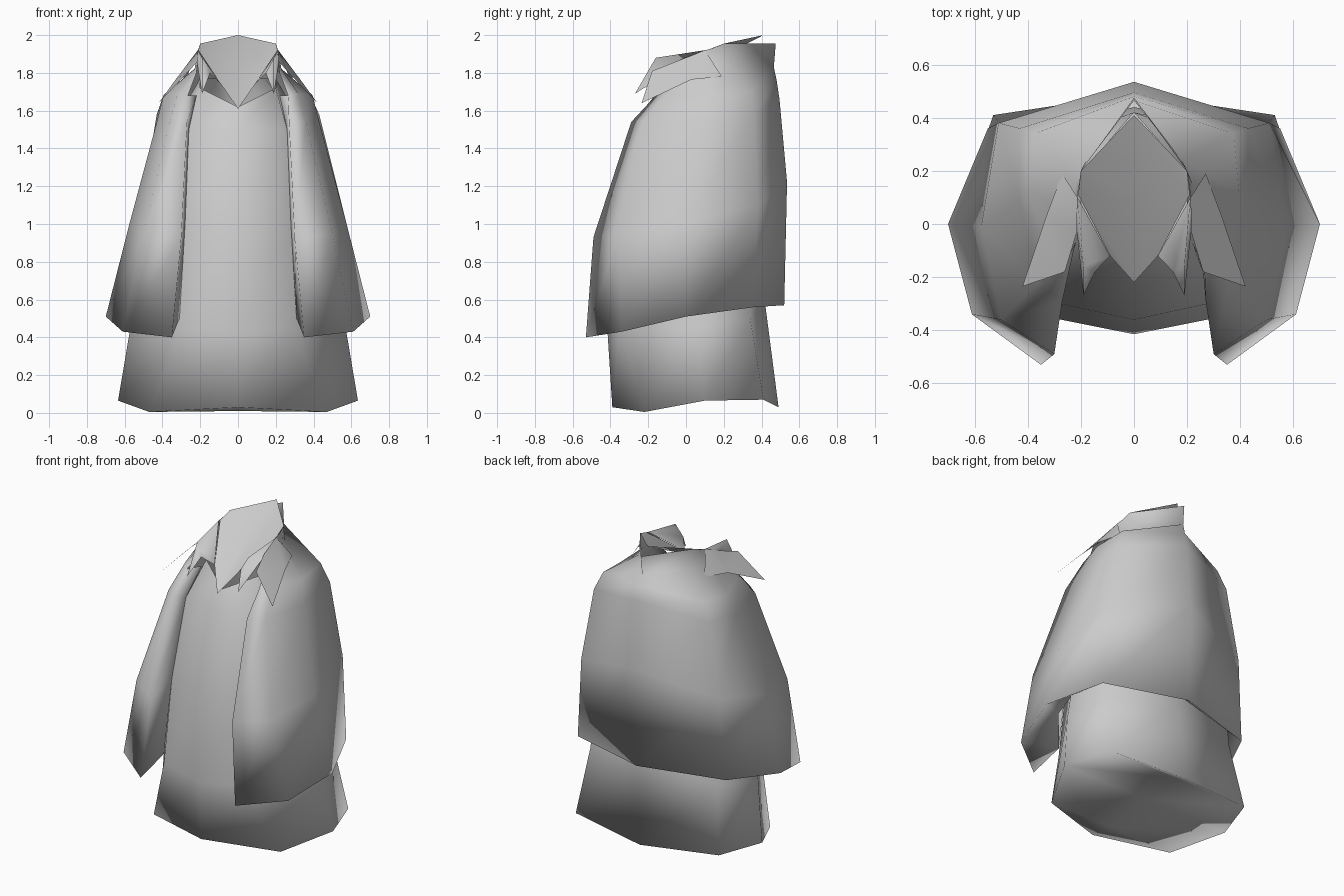
import bpy, bmesh, math

cloth = bpy.data.materials.new("grey cloth")
cloth.diffuse_color = (0.6, 0.6, 0.6, 1)


def finish(name, bm, angle=180):
    bmesh.ops.remove_doubles(bm, verts=bm.verts[:], dist=0.0005)
    mesh = bpy.data.meshes.new(name)
    bm.to_mesh(mesh)
    bm.free()
    ob = bpy.data.objects.new(name, mesh)
    bpy.context.collection.objects.link(ob)
    mesh.materials.append(cloth)
    bpy.ops.object.select_all(action='DESELECT')
    ob.select_set(True)
    bpy.context.view_layer.objects.active = ob
    bpy.ops.object.shade_smooth_by_angle(angle=math.radians(angle))
    return ob


def mirrored_face(bm, pts):
    """One face on the right, and its mirror on the left."""
    bm.faces.new([bm.verts.new(p) for p in pts])
    bm.faces.new([bm.verts.new((-x, y, z)) for x, y, z in reversed(pts)])


def drape(bm, rows):
    """Skin rows of half-section points, running front to back, bottom to top."""
    for lo, hi in zip(rows, rows[1:]):
        for i in range(len(lo) - 1):
            mirrored_face(bm, [lo[i], lo[i + 1], hi[i + 1], hi[i]])


# Inner robe
robe_rows = [
    [(0, -.39, .03), (.47, -.22, .005), (.635, .1, .065), (.53, .41, .07), (0, .49, .03)],
    [(0, -.415, .42), (.3, -.355, .45), (.57, .05, .45), (.47, .34, .5), (0, .42, .57)],
    [(0, -.36, 1.0), (.28, -.30, 1.0), (.48, .05, 1.0), (.42, .33, 1.0), (0, .44, 1.0)],
    [(0, -.23, 1.5), (.26, -.18, 1.5), (.36, .06, 1.5), (.34, .3, 1.5), (0, .42, 1.5)],
    [(0, -.165, 1.62), (.2, -.05, 1.72), (.2, .12, 1.77), (.14, .26, 1.77), (0, .42, 1.77)],
]
bm = bmesh.new()
drape(bm, robe_rows)
# Closed underside
hem = robe_rows[0]
centre = [(0, -.39, .03), (0, -.22, .01), (0, .1, .065), (0, .41, .07), (0, .49, .03)]
mirrored_face(bm, [hem[0], centre[1], hem[1]])
for i in (1, 2):
    mirrored_face(bm, [hem[i], centre[i], centre[i + 1], hem[i + 1]])
mirrored_face(bm, [hem[3], centre[3], hem[4]])
finish("robe", bm)

# Outer cape, open down the front, running up into the standing collar
cape_rows = [
    [(.35, -.53, .40), (.61, -.34, .43), (.70, 0, .51), (.55, .36, .56), (0, .52, .57)],
    [(.30, -.49, .93), (.50, -.36, .95), (.575, -.01, 1.0), (.51, .38, 1.1), (0, .535, 1.22)],
    [(.27, -.29, 1.54), (.36, -.22, 1.54), (.43, .08, 1.54), (.43, .36, 1.58), (0, .495, 1.66)],
    [(.265, -.16, 1.68), (.32, -.1, 1.69), (.395, .12, 1.68), (.375, .34, 1.70), (0, .48, 1.76)],
    [(.22, 0, 1.80), (.23, .06, 1.82), (.22, .15, 1.83), (.18, .24, 1.83), (0, .465, 1.83)],
    [(.21, .06, 1.90), (.213, .1, 1.92), (.208, .14, 1.93), (.2, .2, 1.955), (0, .475, 1.955)],
]
bm = bmesh.new()
drape(bm, cape_rows)
# Shelf under the hem, reaching in to the robe
shelf = [(.31, -.34, .5), (.53, -.08, .55), (.53, .05, .62), (.45, .33, .64), (0, .425, .65)]
drape(bm, [shelf, cape_rows[0]])
# Returns along the front edges
edge = [row[0] for row in cape_rows[:4]]
inner = [shelf[0], (.28, -.30, 1.0), (.26, -.18, 1.5), (.22, -.07, 1.68)]
for i in range(3):
    mirrored_face(bm, [inner[i], edge[i], edge[i + 1], inner[i + 1]])
finish("cape", bm)

# Pointed bib sloping from the collar peak to the chest
bm = bmesh.new()
mirrored_face(bm, [(0, .41, 2.0), (0, .1, 1.84), (.21, .11, 1.92), (.2, .2, 1.955)])
mirrored_face(bm, [(0, .1, 1.84), (0, -.22, 1.61), (.09, -.12, 1.74), (.21, .11, 1.92)])
finish("bib", bm)

# Narrow spikes beside the bib
bm = bmesh.new()
mirrored_face(bm, [(.213, .1, 1.92), (.09, -.12, 1.74), (.147, -.18, 1.80), (.19, -.16, 1.88)])
mirrored_face(bm, [(.19, -.16, 1.88), (.147, -.18, 1.80), (.19, -.27, 1.69)])
mirrored_face(bm, [(.213, .1, 1.92), (.19, -.16, 1.88), (.19, -.27, 1.69), (.215, -.03, 1.84)])
finish("collar_spikes", bm)

# Wide torn flaps over the shoulders
bm = bmesh.new()
mirrored_face(bm, [(.213, .1, 1.92), (.215, -.03, 1.86), (.26, -.18, 1.81), (.33, .03, 1.765)])
mirrored_face(bm, [(.33, .03, 1.765), (.26, -.18, 1.81), (.42, -.235, 1.64)])
mirrored_face(bm, [(.213, .1, 1.92), (.33, .03, 1.765), (.27, .19, 1.78)])
finish("shoulder_flaps", bm)
